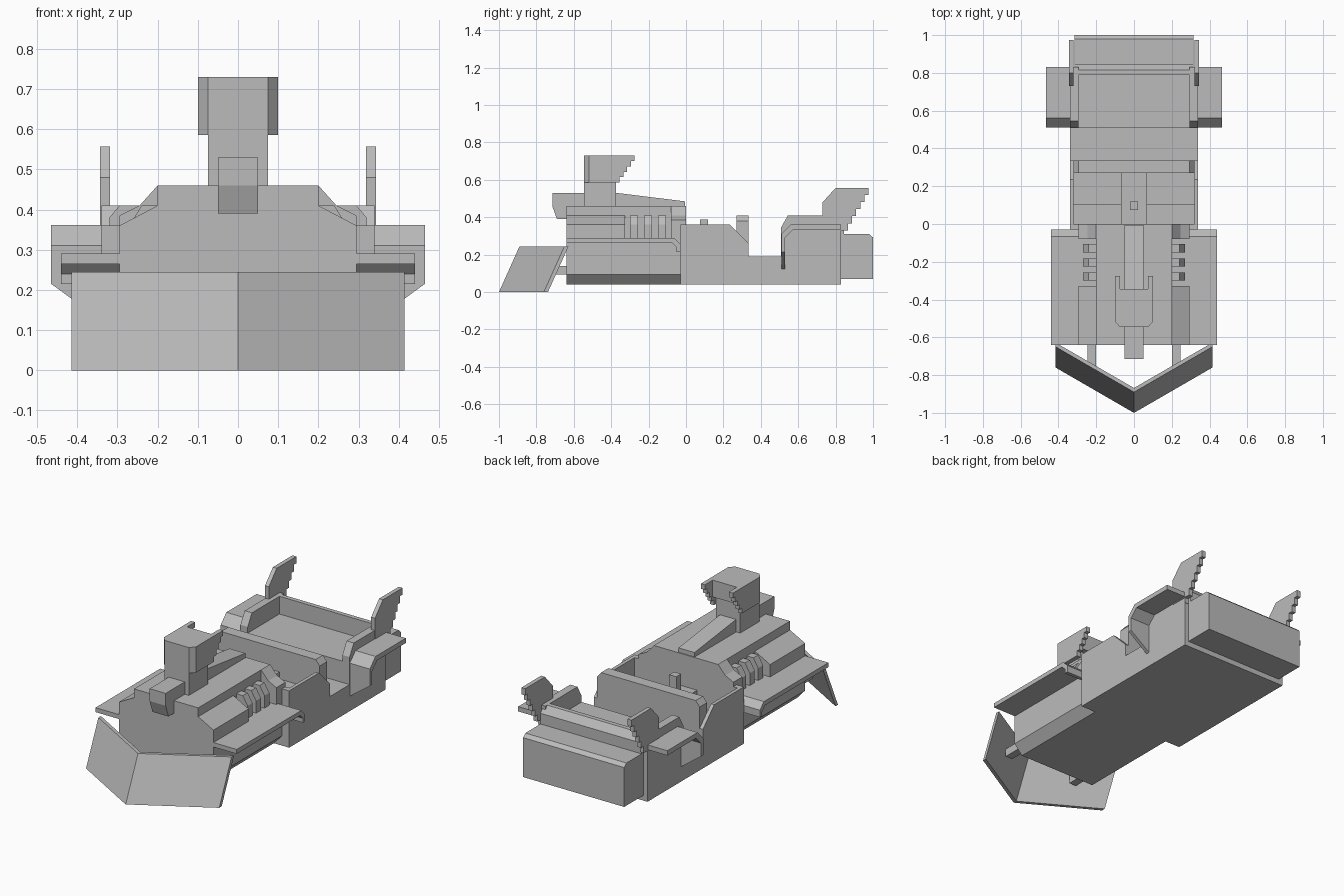
import bpy, bmesh

old = bpy.data.objects.get("Cube")
if old:
    bpy.data.objects.remove(old, do_unlink=True)

grey = bpy.data.materials.new("plain grey")
grey.use_nodes = True
COLOUR = (0.5, 0.5, 0.5, 1)
grey.diffuse_color = COLOUR
grey.node_tree.nodes["Principled BSDF"].inputs["Base Color"].default_value = COLOUR


def prism(name, profile, axis, lo, hi, mirror=False):
    """Extrude a profile along x (points are y, z), y (x, z) or z (x, y)."""
    place = {"x": lambda p, t: (t, p[0], p[1]),
             "y": lambda p, t: (p[0], t, p[1]),
             "z": lambda p, t: (p[0], p[1], t)}[axis]
    bm = bmesh.new()
    ends = [[bm.verts.new(place(p, t)) for p in profile] for t in (lo, hi)]
    for ring in ends:
        bm.faces.new(ring)
    n = len(profile)
    for i in range(n):
        j = (i + 1) % n
        bm.faces.new((ends[0][i], ends[0][j], ends[1][j], ends[1][i]))
    bmesh.ops.recalc_face_normals(bm, faces=bm.faces)
    mesh = bpy.data.meshes.new(name)
    bm.to_mesh(mesh)
    bm.free()
    mesh.materials.append(grey)
    ob = bpy.data.objects.new(name, mesh)
    bpy.context.collection.objects.link(ob)
    if mirror:
        ob.modifiers.new("Mirror", "MIRROR").use_mirror_merge = False
    return ob


def box(name, x, y, z, mirror=False):
    return prism(name, [(y[0], z[0]), (y[1], z[0]), (y[1], z[1]), (y[0], z[1])],
                 "x", x[0], x[1], mirror)


def both(half):
    """Complete a half cross-section with its reflection in x."""
    return half + [(-x, z) for x, z in reversed(half)]


def stairs(start, end, steps):
    """Sawtooth edge running down and forward."""
    dy, dz = (end[0] - start[0]) / steps, (end[1] - start[1]) / steps
    pts = [start]
    for i in range(steps):
        y, z = start[0] + i * dy, start[1] + (i + 1) * dz
        pts += [(y, z), (y + dy, z)]
    return pts


# V-shaped plough, leaning back towards the top
plow = prism("plow_blade", [(-.415, -.76), (0, -1), (.415, -.76),
                            (.415, -.738), (0, -.978), (-.415, -.738)], "z", 0, .245)
for v in plow.data.vertices:
    if v.co.z > .1:
        v.co.y += .11
box("plow_arm", (.2, .245), (-.775, -.6), (.095, .14), True)

# Front hull
prism("lower_hull", both([(.245, .04), (.295, .095), (.295, .29)]), "y", -.64, -.01)
box("hood", (-.2, .2), (-.64, 0), (.2, .46))
prism("shoulder", [(.19, .28), (.295, .28), (.295, .36), (.2, .41), (.19, .41)],
      "y", -.64, -.327, True)
prism("bulkhead", both([(.295, .28), (.295, .385), (.245, .41), (.2, .46)]),
      "y", -.08, 0)
for i in range(3):
    y = -.3 + i * .075
    prism("vent_fin", [(.19, .28), (.27, .28), (.27, .36), (.24, .41), (.19, .41)],
          "y", y, y + .043, True)
prism("front_fender", [(-.64, .265), (-.64, .29), (-.065, .29), (-.03, .255),
                       (-.03, .215), (-.05, .215), (-.05, .24), (-.075, .265)],
      "x", .28, .44, True)

# Spine and nose on top of the hood
prism("spine", [(-.64, .39), (-.69, .39), (-.715, .46), (-.715, .53), (-.37, .53),
                (-.005, .485), (-.005, .44), (-.64, .44)], "x", -.05, .05)

# Turret with two stepped arms
box("turret_neck", (-.075, .075), (-.545, -.375), (.45, .6))
prism("turret_head", [(-.1, -.518), (-.075, -.545), (.075, -.545), (.1, -.518),
                      (.1, -.375), (-.1, -.375)], "z", .585, .73)
box("turret_back", (-.1, .1), (-.38, -.345), (.635, .73))
prism("turret_arm", [(-.4, .585), (-.4, .73)] + stairs((-.275, .73), (-.375, .585), 5),
      "x", .075, .1, True)

# Main body and cab
box("chassis", (-.34, .34), (-.03, .828), (.04, .19))
prism("cab_side", [(-.03, .15), (-.03, .36), (.235, .36), (.335, .26), (.335, .15)],
      "x", .32, .34, True)
box("cab_front", (-.32, .32), (-.03, 0), (.15, .36))
prism("cab_back", both([(.32, .15), (.32, .38), (.295, .41)]), "y", .27, .335)
box("seat", (.07, .32), (.1, .27), (.15, .24), True)
box("cab_tunnel", (-.07, .07), (0, .27), (.15, .28))
box("lever", (-.022, .022), (.075, .118), (.27, .388))

# Rear bed
box("bed", (-.34, .34), (.508, .828), (.15, .31))
prism("bed_rim", [(.508, .3), (.508, .345), (.545, .41), (.83, .41), (.83, .3)],
      "x", .295, .34, True)
prism("bed_back", [(.79, .2), (.79, .41), (.815, .41), (.845, .37), (.845, .2)],
      "x", -.315, .315)
prism("rear_block", [(.82, .07), (.82, .31), (.98, .31), (1, .292), (1, .07)],
      "x", -.315, .315)

# Rear fenders, with the front flap cut at a slant underneath
fender = prism("rear_fender", [(.51, .215), (.51, .31), (.56, .362), (.83, .362),
                               (.83, .335), (.575, .335), (.53, .29), (.53, .215)],
               "x", .335, .465, True)
for v in fender.data.vertices:
    if v.co.z < .25 and v.co.x < .4:
        v.co.z = .12

# Stepped fins at the back
prism("tail_fin", [(.73, .33), (.73, .48), (.8, .557)]
      + stairs((.975, .557), (.845, .33), 6), "x", .319, .343, True)
